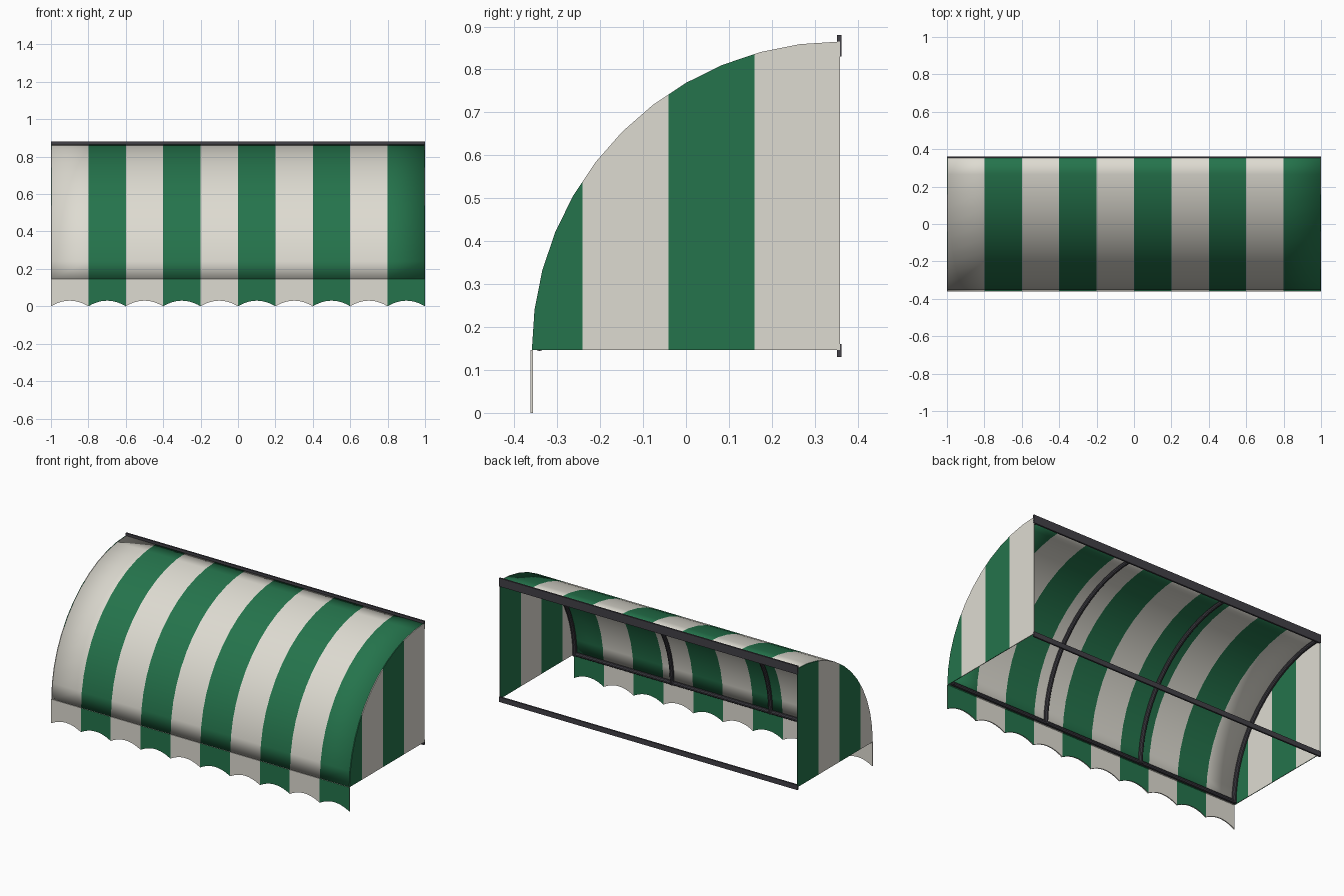
import bpy, bmesh, math
from mathutils import Vector

if "Cube" in bpy.data.objects:
    bpy.data.objects.remove(bpy.data.objects["Cube"])


def material(name, rgb):
    m = bpy.data.materials.new(name)
    m.diffuse_color = (*rgb, 1)
    m.use_nodes = True
    m.node_tree.nodes["Principled BSDF"].inputs["Base Color"].default_value = m.diffuse_color
    return m


WHITE = material("cream_white", (0.73, 0.71, 0.64))
GREEN = material("awning_green", (0.018, 0.174, 0.072))
METAL = material("dark_metal", (0.055, 0.052, 0.063))

R, YB, ZB = 0.718, 0.359, 0.147      # arc radius, wall plane, arc base height
SEG, STRIPE = 12, 0.2
ARC = [(YB - R * math.cos(math.pi / 2 * i / SEG),
        ZB + R * math.sin(math.pi / 2 * i / SEG)) for i in range(SEG + 1)]


def add_object(name, bm, mats, smooth=False):
    me = bpy.data.meshes.new(name)
    bm.to_mesh(me)
    bm.free()
    for m in mats:
        me.materials.append(m)
    ob = bpy.data.objects.new(name, me)
    bpy.context.collection.objects.link(ob)
    if smooth:
        bpy.ops.object.select_all(action='DESELECT')
        ob.select_set(True)
        bpy.context.view_layer.objects.active = ob
        bpy.ops.object.shade_smooth_by_angle(angle=math.radians(35))
    return ob


def sheet(name, us, vs, point, is_green, out, thick, inner=0, rim=0, smooth=False):
    """Grid of cloth from point(u, v), striped by rule, thickened inwards."""
    bm = bmesh.new()
    grid = [[bm.verts.new(point(u, v)) for v in vs] for u in us]
    for i in range(len(us) - 1):
        for j in range(len(vs) - 1):
            f = bm.faces.new((grid[i][j], grid[i + 1][j],
                              grid[i + 1][j + 1], grid[i][j + 1]))
            f.material_index = int(is_green((us[i] + us[i + 1]) / 2))
    bmesh.ops.remove_doubles(bm, verts=bm.verts, dist=1e-5)
    bm.normal_update()
    for f in bm.faces:
        if f.normal.dot(Vector(out)) < 0:
            f.normal_flip()
    ob = add_object(name, bm, (WHITE, GREEN, WHITE), smooth)
    s = ob.modifiers.new("thickness", 'SOLIDIFY')
    s.thickness, s.offset = thick, -1
    s.material_offset, s.material_offset_rim = inner, rim
    return ob


def x_stripe(x):
    return math.floor((x + 1) / STRIPE) % 2 == 1


# Curved striped canopy
xs = [-0.996] + [-1 + STRIPE * i for i in range(1, 10)] + [0.996]
sheet("canopy", xs, range(SEG + 1), lambda x, j: (x, *ARC[j]),
      x_stripe, (0, -1, 1), 0.006, smooth=True)

# Scalloped front valance
N = 12


def valance_point(x, v):
    t = ((x + 1) / STRIPE) % 1
    return (x, -0.362, ZB if v else 0.03 * 4 * t * (1 - t))


sheet("valance", [-1 + STRIPE * i / N for i in range(10 * N + 1)], (0, 1),
      valance_point, x_stripe, (0, -1, 0), 0.006, rim=-1)


# Striped end panels, stripes counted from the wall
def arc_height(y):
    for (y0, z0), (y1, z1) in zip(ARC, ARC[1:]):
        if y <= y1 + 1e-6:
            return z0 + (z1 - z0) * (y - y0) / (y1 - y0)
    return ARC[-1][1]


ys = sorted([p[0] for p in ARC] + [YB - STRIPE * k for k in (1, 2, 3)])
for side, label in ((1, "right"), (-1, "left")):
    def panel_stripe(y, s=side):
        odd = math.floor((YB - y) / STRIPE) % 2 == 1
        return odd if s > 0 else not odd
    # inner face carries the opposite colours
    ob = sheet(label + "_end_panel", ys, (0, 1),
               lambda y, v: (side, y, arc_height(y) if v else ZB),
               panel_stripe, (side, 0, 0), 0.004, inner=1)
    if side < 0:
        # outer green / inner white is the same offset with the stripes swapped
        ob.data.materials[2] = WHITE


# Wall rails
def box(name, lo, hi):
    bm = bmesh.new()
    bmesh.ops.create_cube(bm, size=1)
    for v in bm.verts:
        v.co = [(a + b) / 2 + c * (b - a) for a, b, c in zip(lo, hi, v.co)]
    add_object(name, bm, (METAL,))


box("top_wall_rail", (-1, 0.352, 0.83), (1, 0.362, 0.88))
box("bottom_wall_rail", (-1, 0.352, 0.13), (1, 0.362, 0.16))


# Round tubes: front bar and curved ribs
def tube(name, path, side, r=0.012, n=10):
    """Sweep a circle along a path lying across the 'side' direction."""
    bm = bmesh.new()
    path = [Vector(p) for p in path]
    rings = []
    for i, p in enumerate(path):
        t = (path[min(i + 1, len(path) - 1)] - path[max(i - 1, 0)]).normalized()
        a = Vector(side)
        b = t.cross(a)
        rings.append([bm.verts.new(p + r * (a * math.cos(k * math.tau / n)
                                            + b * math.sin(k * math.tau / n)))
                      for k in range(n)])
    for p, q in zip(rings, rings[1:]):
        for k in range(n):
            bm.faces.new((p[k], p[(k + 1) % n], q[(k + 1) % n], q[k]))
    bm.faces.new(rings[0])
    bm.faces.new(rings[-1])
    bmesh.ops.recalc_face_normals(bm, faces=bm.faces)
    add_object(name, bm, (METAL,), True)


tube("front_bar", [(-0.99, -0.341, 0.156), (0.99, -0.341, 0.156)], (0, 0, 1))
rr = R - 0.02
for i, x in enumerate((-0.982, -0.33, 0.33, 0.982)):
    tube(f"rib_{i + 1}",
         [(x, YB - rr * math.cos(a), ZB + rr * math.sin(a))
          for a in (math.pi / 2 * k / 16 for k in range(17))], (1, 0, 0))
